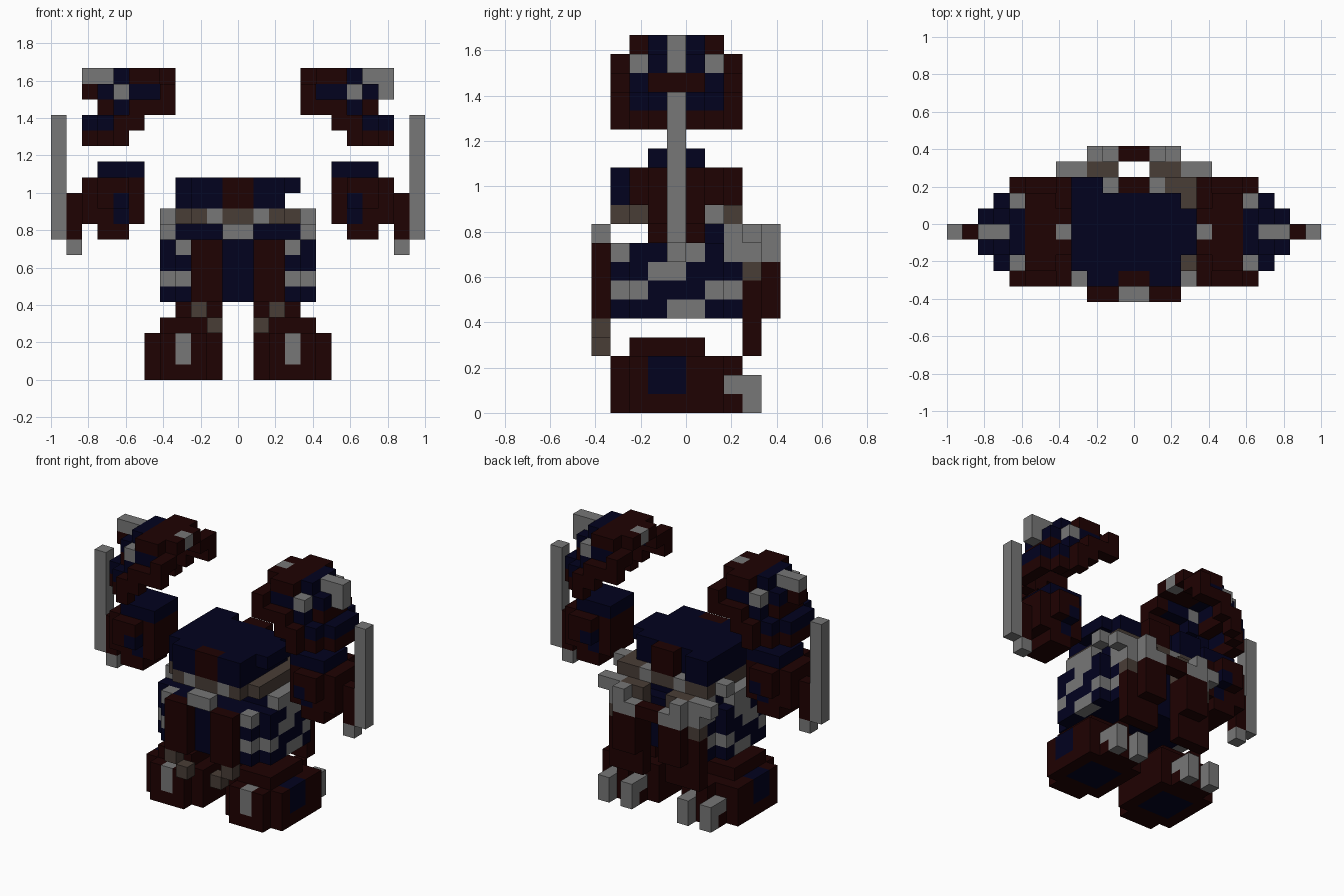
import bpy, bmesh
from mathutils import Vector

cube = bpy.data.objects.get("Cube")
if cube:
    bpy.data.objects.remove(cube, do_unlink=True)

U = 1 / 12  # size of one block
COLOURS = [("dark_red", (0.0135, 0.0005, 0.0005)), ("navy", (0.0005, 0.0005, 0.0135)),
           ("grey", (0.184, 0.184, 0.184)), ("brown", (0.066, 0.047, 0.037))]
RED, NAVY, GREY, BROWN = range(4)
MATS = []
for name, c in COLOURS:
    m = bpy.data.materials.new(name)
    m.use_nodes = True
    m.diffuse_color = (*c, 1)
    m.specular_intensity = 0
    m.roughness = 1
    bsdf = m.node_tree.nodes["Principled BSDF"]
    bsdf.inputs["Base Color"].default_value = (*c, 1)
    bsdf.inputs["Roughness"].default_value = 1
    bsdf.inputs["Specular IOR Level"].default_value = 0
    MATS.append(m)


class Part:
    """A block-built part: later boxes paint over earlier ones."""
    def __init__(self, side=1):
        self.cells, self.side = {}, side

    def box(self, x0, x1, y0, y1, z0, z1, col, mx=False, my=False):
        spans_x = [(x0, x1)] + ([(-x1, -x0)] if mx else [])
        spans_y = [(y0, y1)] + ([(-1 - y1, -1 - y0)] if my else [])
        for a, b in spans_x:
            for c, d in spans_y:
                for x in range(a, b):
                    for y in range(c, d):
                        for z in range(z0, z1):
                            self.cells[(x if self.side > 0 else -1 - x, y, z)] = col

    def build(self, name):
        bm, verts = bmesh.new(), {}
        for cell, col in self.cells.items():
            for axis in range(3):
                for s in (0, 1):
                    nb = list(cell)
                    nb[axis] += 2 * s - 1
                    if tuple(nb) in self.cells:
                        continue
                    u, v = (axis + 1) % 3, (axis + 2) % 3
                    loop = []
                    for du, dv in ((0, 0), (1, 0), (1, 1), (0, 1)):
                        p = list(cell)
                        p[axis] += s
                        p[u] += du
                        p[v] += dv
                        p = tuple(p)
                        if p not in verts:
                            verts[p] = bm.verts.new(Vector(p) * U)
                        loop.append(verts[p])
                    f = bm.faces.new(loop if s else loop[::-1])
                    f.material_index = col
        me = bpy.data.meshes.new(name)
        bm.to_mesh(me)
        bm.free()
        for m in MATS:
            me.materials.append(m)
        bpy.context.collection.objects.link(bpy.data.objects.new(name, me))


for side, tag in ((1, "left"), (-1, "right")):
    # Foot with toe plate, side panels and heel spurs
    p = Part(side)
    p.box(1, 6, -3, 2, 0, 3, RED)
    p.box(2, 5, -4, -3, 0, 3, RED)
    p.box(2, 5, 2, 3, 0, 2, RED)
    p.box(3, 4, 2, 3, 2, 3, RED)
    p.box(2, 5, -3, 1, 3, 4, RED)
    p.box(3, 4, -4, -3, 1, 3, GREY)
    p.box(5, 6, -2, 0, 1, 3, NAVY)
    p.box(2, 5, -2, 1, 0, 1, NAVY)
    for x in (2, 4):
        p.box(x, x + 1, 3, 4, 0, 2, GREY)
        p.box(x, x + 1, 2, 3, 1, 2, GREY)
    p.build(tag + "_foot")

    # Forearm, rounded in plan
    p = Part(side)
    p.box(6, 10, -2, 1, 10, 13, RED)
    p.box(7, 9, -3, 2, 11, 13, RED)
    p.box(7, 9, -2, 1, 9, 10, RED)
    p.box(7, 8, -3, -2, 11, 12, NAVY, my=True)
    p.box(7, 8, -2, -1, 10, 11, NAVY, my=True)
    p.box(6, 9, -2, 1, 13, 14, NAVY)
    p.build(tag + "_forearm")

    # Blade with its grip
    p = Part(side)
    p.box(10, 11, -1, 0, 9, 12, RED)
    p.box(10, 11, -1, 0, 8, 9, GREY)
    p.box(11, 12, -1, 0, 9, 17, GREY)
    p.build(tag + "_blade")

    # Shoulder guard: an open shell, layer by layer from the bottom
    p = Part(side)
    p.box(7, 8, -4, -3, 15, 16, RED, my=True)
    p.box(8, 9, -3, -2, 15, 16, RED, my=True)
    p.box(9, 10, -2, 1, 15, 16, RED)
    p.box(6, 8, -4, -3, 16, 17, RED, my=True)
    p.box(8, 9, -3, -2, 16, 17, NAVY, my=True)
    p.box(9, 10, -2, 1, 16, 17, NAVY)
    p.box(4, 7, -4, -3, 17, 18, RED, my=True)
    p.box(7, 8, -3, -2, 17, 18, NAVY, my=True)
    p.box(8, 9, -2, 1, 17, 18, RED)
    p.box(4, 5, -4, -2, 18, 19, RED, my=True)
    p.box(5, 7, -3, -2, 18, 19, NAVY, my=True)
    p.box(7, 8, -3, -2, 18, 19, GREY, my=True)
    p.box(8, 9, -2, 1, 18, 19, NAVY)
    p.box(5, 7, -3, 2, 19, 20, RED)
    p.box(4, 5, -2, 1, 19, 20, RED)
    p.box(7, 8, -2, 1, 19, 20, NAVY)
    p.box(4, 5, -1, 0, 19, 20, GREY)
    # Horn
    p.box(8, 10, -1, 0, 19, 20, GREY)
    p.box(9, 10, -1, 0, 18, 19, GREY if side > 0 else RED)
    p.build(tag + "_shoulder_guard")

# Torso, with a worn notch on its left shoulder edge
p = Part()
p.box(-4, 4, -2, 2, 9, 10, NAVY)
p.box(-4, 3, -3, 2, 11, 13, NAVY)
p.box(3, 4, -2, 1, 12, 13, NAVY)
p.box(-3, 3, -4, -3, 11, 13, NAVY)
p.box(-4, -2, 2, 3, 11, 13, NAVY)
p.box(-1, 1, -4, -3, 11, 13, RED)
p.box(-1, 1, 2, 3, 11, 13, RED)
p.build("torso")

# Belt
p = Part()
p.box(-4, 4, -3, 2, 10, 11, BROWN)
p.box(-3, 3, -4, 3, 10, 11, BROWN)
p.box(3, 4, 2, 3, 10, 11, BROWN, mx=True)
p.box(1, 2, -4, -3, 10, 11, GREY, mx=True, my=True)
p.box(4, 5, 1, 2, 10, 11, GREY, mx=True)
p.box(4, 5, -2, 1, 9, 10, GREY, mx=True)
p.box(-1, 1, -5, -4, 9, 10, GREY)
p.build("belt")

# Chequered skirt
p = Part()
p.box(-4, 4, -4, 3, 5, 9, NAVY)
p.box(4, 5, -3, 2, 5, 9, NAVY, mx=True)
p.box(3, 4, -4, -3, 8, 9, GREY, mx=True, my=True)
p.box(4, 5, -1, 1, 8, 9, GREY, mx=True)
p.box(4, 5, -2, 0, 7, 8, GREY, mx=True)
p.box(3, 4, -4, -3, 6, 7, GREY, mx=True, my=True)
p.box(4, 5, -3, -2, 6, 7, GREY, mx=True, my=True)
p.box(4, 5, -1, 1, 5, 6, GREY, mx=True)
p.build("skirt")

# Front hanging panels and straps
p = Part()
p.box(1, 3, -5, -4, 5, 9, RED, mx=True)
p.box(2, 3, -5, -4, 4, 5, BROWN, mx=True)
p.box(1, 2, -5, -4, 3, 4, BROWN, mx=True)
p.build("front_panels")

# Back hanging panels with staggered grey studs, open behind the waist centre
p = Part()
p.box(1, 4, 3, 4, 3, 8, RED, mx=True)
p.box(1, 3, 4, 5, 5, 8, RED, mx=True)
p.box(3, 4, 3, 4, 7, 8, BROWN, mx=True)
p.box(1, 3, 3, 4, 8, 10, BROWN, mx=True)
p.box(3, 4, 3, 4, 8, 9, GREY, mx=True)
p.box(3, 5, 3, 4, 9, 10, GREY, mx=True)
p.box(3, 4, 2, 3, 9, 10, GREY, mx=True)
p.box(2, 3, 4, 5, 8, 10, GREY, mx=True)
p.box(1, 2, 4, 5, 8, 9, GREY, mx=True)
p.box(-1, 1, 4, 5, 8, 9, RED)
p.build("back_panels")
